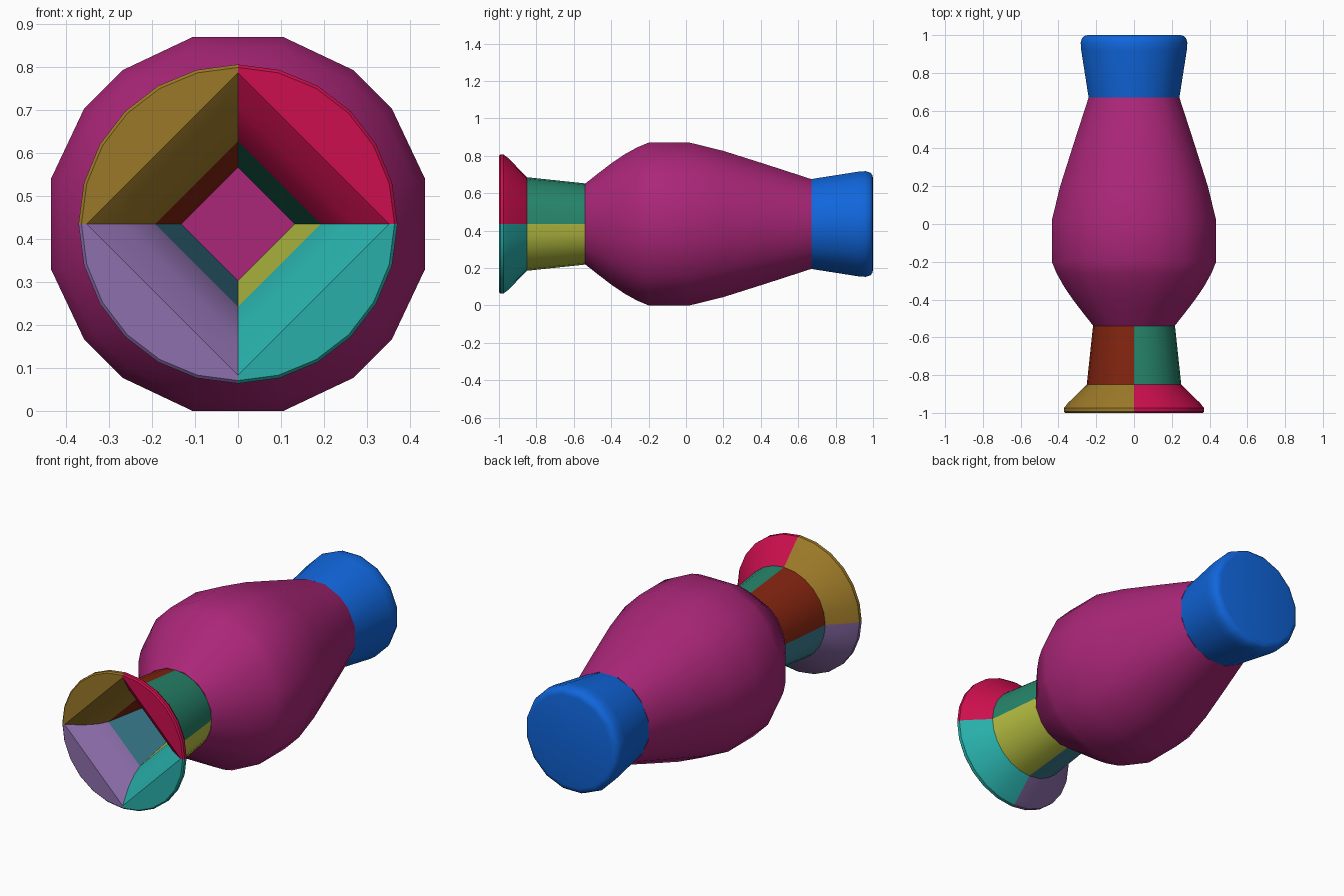
import bpy, bmesh, math

cube = bpy.data.objects.get("Cube")
if cube:
    bpy.data.objects.remove(cube, do_unlink=True)

AXIS_Z = 0.435  # height of the long axis, which runs along y


def material(name, rgb):
    """Flat material from 0-255 display values."""
    lin = [((c / 255 + 0.055) / 1.055) ** 2.4 if c > 10 else c / 255 / 12.92 for c in rgb]
    m = bpy.data.materials.new(name)
    m.use_nodes = True
    m.diffuse_color = (*lin, 1)
    bsdf = m.node_tree.nodes["Principled BSDF"]
    bsdf.inputs["Base Color"].default_value = (*lin, 1)
    bsdf.inputs["Roughness"].default_value = 0.7
    return m


def place(y, r, a):
    return (r * math.cos(a), y, AXIS_Z + r * math.sin(a))


def finish(bm, name, mat, angle):
    bmesh.ops.recalc_face_normals(bm, faces=bm.faces)
    mesh = bpy.data.meshes.new(name)
    bm.to_mesh(mesh)
    bm.free()
    obj = bpy.data.objects.new(name, mesh)
    bpy.context.collection.objects.link(obj)
    mesh.materials.append(mat)
    bpy.ops.object.select_all(action='DESELECT')
    obj.select_set(True)
    bpy.context.view_layer.objects.active = obj
    bpy.ops.object.shade_smooth_by_angle(angle=math.radians(angle))
    return obj


def turned(name, profile, angles, mat):
    """Closed solid turned around the long axis; profile is (y, radius)."""
    bm = bmesh.new()
    rings = [[bm.verts.new(place(y, r, a)) for a in angles] for y, r in profile]
    n = len(angles)
    for p, q in zip(rings, rings[1:]):
        for i in range(n):
            j = (i + 1) % n
            bm.faces.new((p[i], p[j], q[j], q[i]))
    bm.faces.new(rings[0])
    bm.faces.new(rings[-1])
    return finish(bm, name, mat, 35)


def quarter(name, outer, inner, index, mat, steps=6):
    """Quarter ring: round outside, flat chord inside."""
    bm = bmesh.new()
    loops = []
    for i in range(steps + 1):
        t = math.pi / 2 * i / steps
        a = t + index * math.pi / 2
        chord = 1 / (math.cos(t) + math.sin(t))
        loops.append([bm.verts.new(place(y, r, a)) for y, r in outer]
                     + [bm.verts.new(place(y, r * chord, a)) for y, r in inner])
    n = len(loops[0])
    for p, q in zip(loops, loops[1:]):
        for i in range(n):
            j = (i + 1) % n
            bm.faces.new((p[i], p[j], q[j], q[i]))
    bm.faces.new(loops[0])
    bm.faces.new(loops[-1])
    return finish(bm, name, mat, 30)


# Bulging body with sixteen uneven sides
body_angles = [math.radians(q * 90 + d) for q in range(4) for d in (13.57, 37, 53, 76.43)]
body_profile = [(-0.54, 0.221), (-0.47, 0.278), (-0.40, 0.333), (-0.33, 0.382),
                (-0.26, 0.422), (-0.20, 0.4475), (0.02, 0.4475), (0.20, 0.402),
                (0.43, 0.327), (0.67, 0.247)]
turned("body", body_profile, body_angles, material("magenta", (170, 38, 120)))

# Rounded end cap
cap_angles = [math.radians(11.25 + 22.5 * i) for i in range(16)]
cap_profile = [(0.67, 0.245), (0.92, 0.285), (0.96, 0.288), (0.985, 0.28),
               (0.996, 0.268), (1.0, 0.25)]
turned("end_cap", cap_profile, cap_angles, material("blue", (16, 102, 220)))

# Neck and flared lip, each in four coloured quarters
neck_outer = [(-0.54, 0.217), (-0.85, 0.25)]
neck_inner = [(-0.85, 0.192), (-0.54, 0.132)]
lip_outer = [(-0.85, 0.25), (-0.95, 0.352), (-0.975, 0.371), (-0.993, 0.371), (-1.0, 0.364)]
lip_inner = [(-1.0, 0.352), (-0.95, 0.27), (-0.90, 0.22), (-0.85, 0.192)]
quarters = [
    ("upper_left", ("dark green", (38, 132, 106)), ("crimson", (205, 15, 78))),
    ("upper_right", ("rust brown", (130, 36, 15)), ("gold", (155, 120, 40))),
    ("lower_right", ("slate teal", (60, 128, 147)), ("lavender", (143, 112, 174))),
    ("lower_left", ("yellow green", (185, 194, 66)), ("turquoise", (40, 175, 170))),
]
for k, (side, neck_col, lip_col) in enumerate(quarters):
    quarter("neck_" + side, neck_outer, neck_inner, k, material(*neck_col))
    quarter("lip_" + side, lip_outer, lip_inner, k, material(*lip_col))
